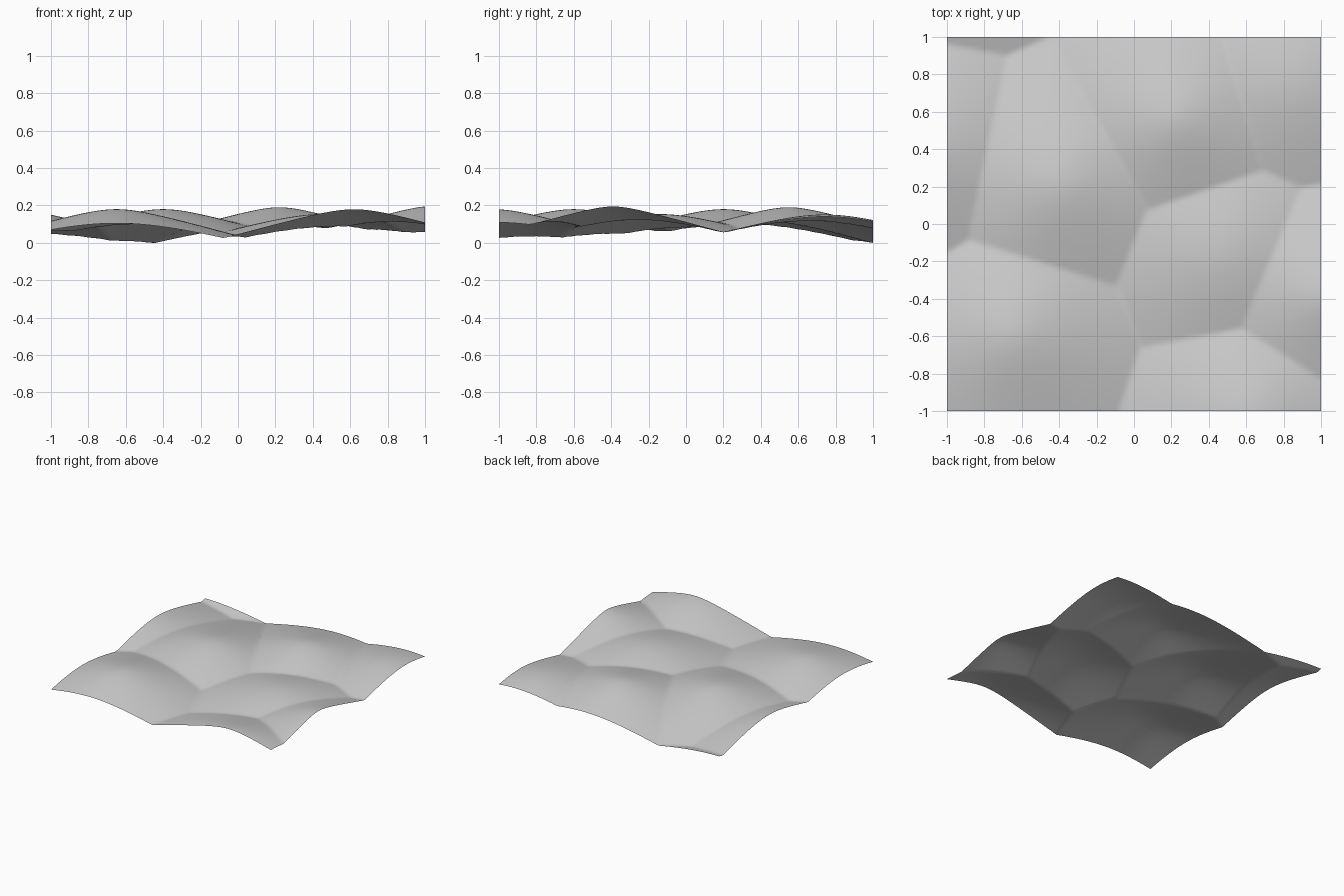
import bpy, bmesh, math

cube = bpy.data.objects.get("Cube")
if cube:
    bpy.data.objects.remove(cube, do_unlink=True)

# Matte grey ground colour
grey = bpy.data.materials.new("matte_grey")
grey.use_nodes = True
colour = (0.6, 0.6, 0.6, 1.0)
grey.diffuse_color = colour
grey.node_tree.nodes["Principled BSDF"].inputs["Base Color"].default_value = colour

# Rounded mounds: x, y and how blunt the crown is
MOUNDS = [
    (-0.40, 0.20, 0.157), (-0.65, -0.60, 0.157), (0.62, -1.03, 0.157),
    (1.03, -0.39, 0.10), (0.46, -0.15, 0.25), (0.22, 0.55, 0.12),
    (0.85, 0.74, 0.26), (-1.21, 0.37, 0.16), (-1.00, 1.58, 0.157),
]
SUMMIT, SLOPE, CELLS = 0.229, 0.276, 100


def height(x, y):
    """Height of the nearest mound; creases form where mounds meet."""
    nearest = min(math.hypot(x - mx, y - my, blunt) for mx, my, blunt in MOUNDS)
    return SUMMIT - SLOPE * nearest


# Terrain sheet: a fine grid raised into mounds
bm = bmesh.new()
bmesh.ops.create_grid(bm, x_segments=CELLS, y_segments=CELLS, size=1.0)
for v in bm.verts:
    v.co.z = height(v.co.x, v.co.y)
lowest = min(v.co.z for v in bm.verts)
bmesh.ops.translate(bm, verts=bm.verts, vec=(0, 0, -lowest))
for f in bm.faces:
    f.smooth = True
mesh = bpy.data.meshes.new("terrain_sheet")
bm.to_mesh(mesh)
bm.free()
mesh.materials.append(grey)
terrain = bpy.data.objects.new("terrain_sheet", mesh)
bpy.context.collection.objects.link(terrain)
